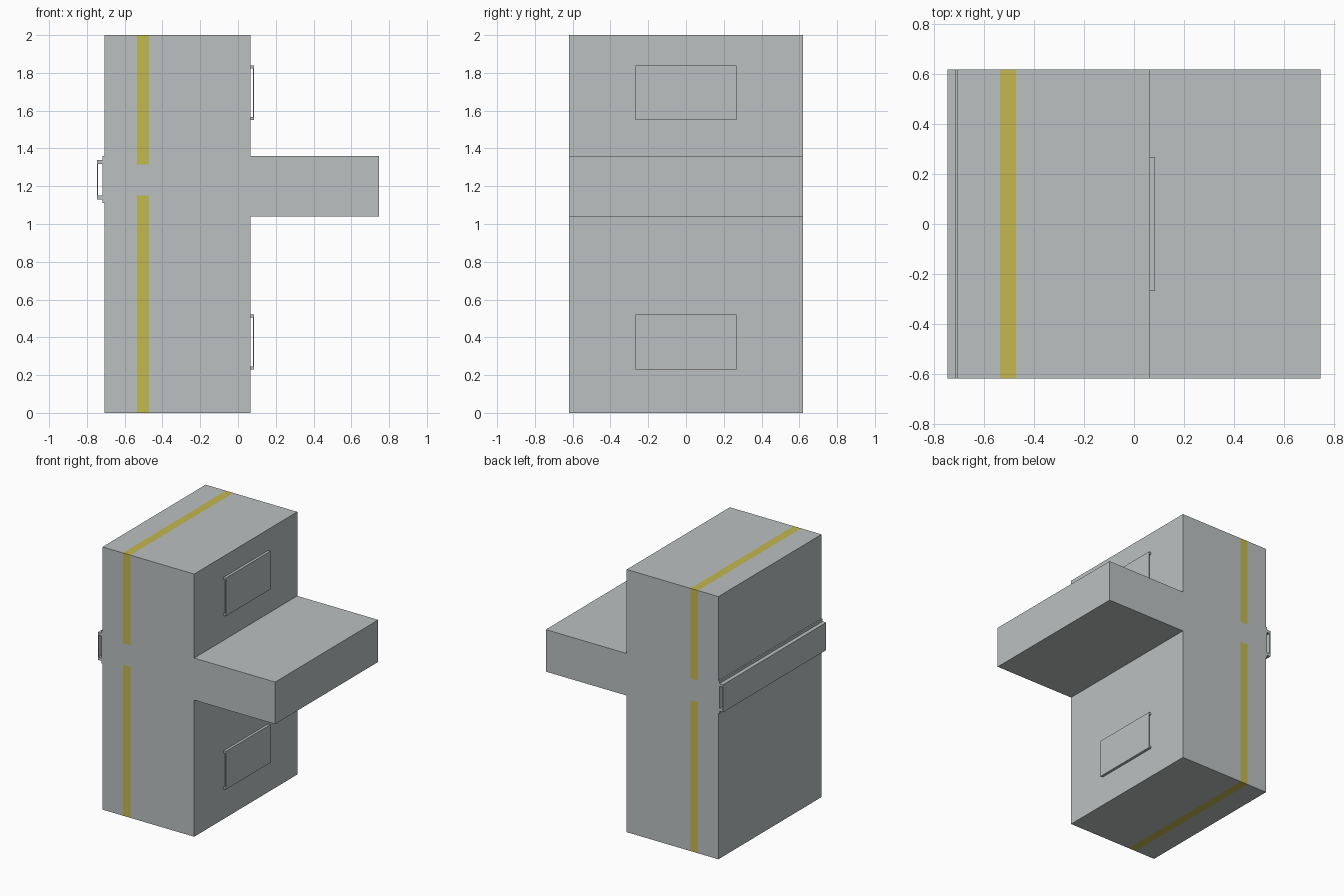
import bpy
import bmesh
from mathutils import Vector

if "Cube" in bpy.data.objects:
    bpy.data.objects.remove(bpy.data.objects["Cube"])


def material(name, rgb):
    m = bpy.data.materials.new(name)
    m.diffuse_color = (*rgb, 1)
    m.use_nodes = True
    m.node_tree.nodes["Principled BSDF"].inputs["Base Color"].default_value = m.diffuse_color
    return m


GREY = material("concrete grey", (0.50, 0.53, 0.53))
YELLOW = material("insulation yellow", (0.545, 0.48, 0.08))


def extrude_profile(name, points, half_depth, cuts=(), rule=None):
    """Extrude an (x, z) outline along y, cut it, and colour faces by a rule."""
    bm = bmesh.new()
    face = bm.faces.new([bm.verts.new((x, -half_depth, z)) for x, z in points])
    out = bmesh.ops.extrude_face_region(bm, geom=[face], use_keep_orig=True)
    moved = [v for v in out["geom"] if isinstance(v, bmesh.types.BMVert)]
    bmesh.ops.translate(bm, verts=moved, vec=(0, 2 * half_depth, 0))
    for co, no in cuts:
        bmesh.ops.bisect_plane(bm, geom=bm.verts[:] + bm.edges[:] + bm.faces[:],
                               plane_co=co, plane_no=no)
    bmesh.ops.recalc_face_normals(bm, faces=bm.faces[:])
    for f in bm.faces:
        if rule and rule(f):
            f.material_index = 1
    mesh = bpy.data.meshes.new(name)
    bm.to_mesh(mesh)
    bm.free()
    mesh.materials.append(GREY)
    if rule:
        mesh.materials.append(YELLOW)
    obj = bpy.data.objects.new(name, mesh)
    bpy.context.collection.objects.link(obj)
    return obj


def channel(name, x_wall, x_out, z0, z1, leg, skin, half_depth):
    """Shallow C-shaped channel, open along y, standing off a wall."""
    x_in = x_out - skin if x_out > x_wall else x_out + skin
    extrude_profile(name, [(x_wall, z0), (x_out, z0), (x_out, z1), (x_wall, z1),
                           (x_wall, z1 - leg), (x_in, z1 - leg),
                           (x_in, z0 + leg), (x_wall, z0 + leg)], half_depth)


D = 0.62                      # half depth
XL, XR, XS = -0.707, 0.065, 0.747   # wall faces and slab end
XB = -0.717                   # backing strip face
IN0, IN1 = -0.536, -0.472     # insulation layer
GAP0, GAP1 = 1.15, 1.315      # break in the insulation at the slab


def is_insulation(face):
    c = face.calc_center_median()
    outer = abs(face.normal.y) > 0.9 or abs(face.normal.z) > 0.9
    return outer and IN0 < c.x < IN1 and not GAP0 < c.z < GAP1


# Wall with floor slab and backing strip, insulation cut into the faces
wall = [(XL, 0), (XR, 0), (XR, 1.04), (XS, 1.04), (XS, 1.36), (XR, 1.36),
        (XR, 2), (XL, 2), (XL, 1.36), (XB, 1.36), (XB, 1.11), (XL, 1.11)]
cuts = [(Vector((x, 0, 0)), Vector((1, 0, 0))) for x in (IN0, IN1)]
cuts += [(Vector((0, 0, z)), Vector((0, 0, 1))) for z in (GAP0, GAP1)]
extrude_profile("wall_and_slab", wall, D, cuts, is_insulation)

# Long channel along the outer face
channel("outer_channel", XB, -0.747, 1.13, 1.34, 0.022, 0.006, D)

# Two short channels on the inner face
for label, z in (("lower", 0.23), ("upper", 1.55)):
    channel(label + "_inner_channel", XR, 0.085, z, z + 0.29, 0.016, 0.006, 0.268)
